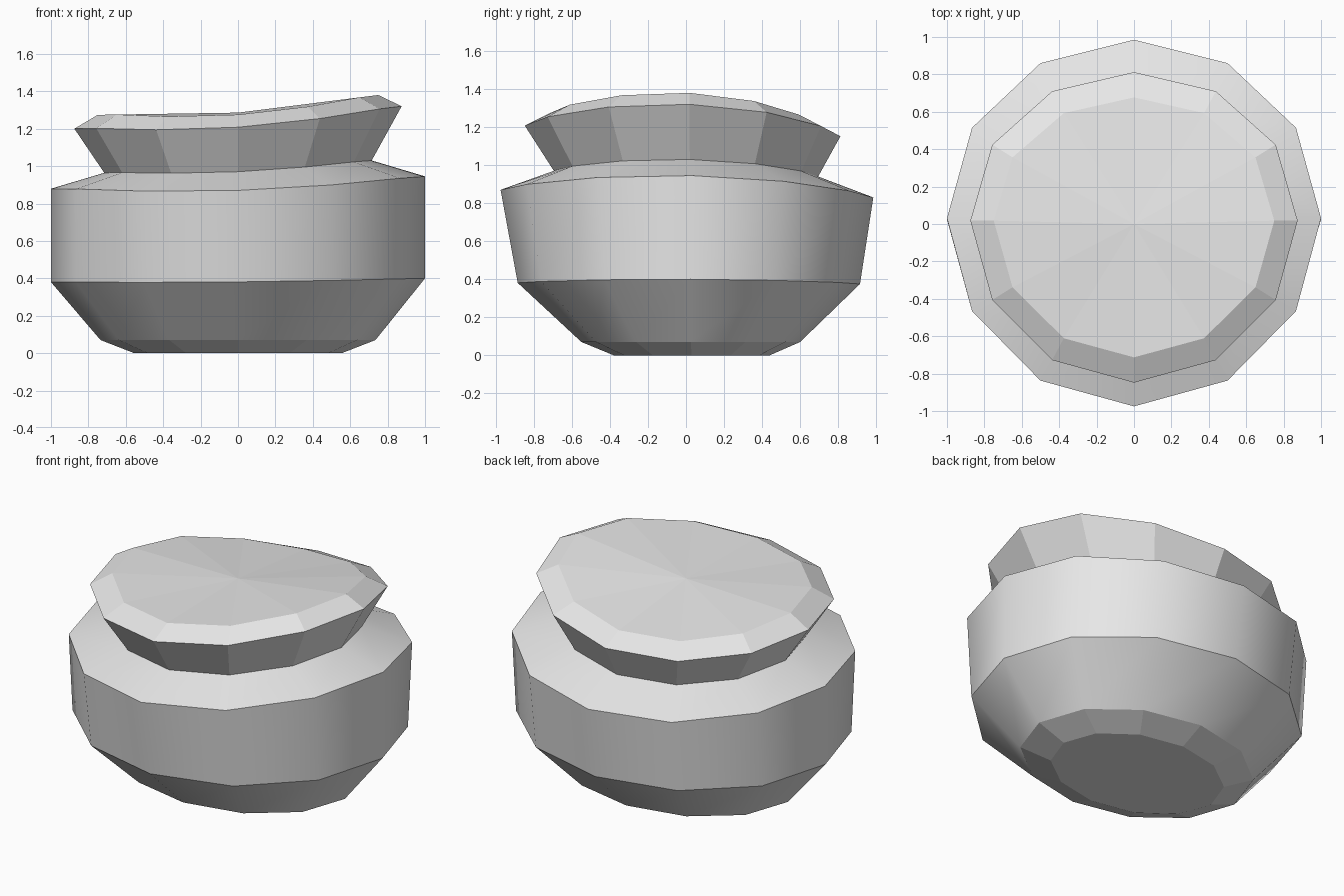
import bpy
import bmesh
from math import sin, cos, pi
from mathutils import Vector

SIDES = 12

cube = bpy.data.objects.get("Cube")
if cube:
    bpy.data.objects.remove(cube)

# One clay-grey colour
clay = bpy.data.materials.new("plain_grey")
clay.use_nodes = True
clay.diffuse_color = (0.8, 0.8, 0.8, 1)
clay.node_tree.nodes["Principled BSDF"].inputs["Base Color"].default_value = (0.8, 0.8, 0.8, 1)


def ring(bm, rx, ry, cy, z, lean_x=0, lean_y=0, saddle=0, skew=0):
    """Closed ring of vertices, leaning and slightly warped like a saddle."""
    verts = []
    for i in range(SIDES):
        a = 2 * pi * i / SIDES
        c, s, c2 = cos(a), sin(a), cos(2 * a)
        verts.append(bm.verts.new((rx * c, cy + ry * s + skew * c2,
                                   z + lean_x * c + lean_y * s + saddle * c2)))
    return verts


def cap(bm, verts, up):
    """Close a ring with a shallow fan."""
    centre = bm.verts.new(sum((v.co for v in verts), Vector()) / SIDES)
    for i in range(SIDES):
        a, b = verts[i], verts[(i + 1) % SIDES]
        bm.faces.new((a, b, centre) if up else (b, a, centre))


def build(name, profile, smooth_bands, bottom=False, top=False):
    """Join successive rings into bands; creases stay sharp between bands."""
    bm = bmesh.new()
    rings = [ring(bm, *p) for p in profile]
    for n, (low, high) in enumerate(zip(rings, rings[1:])):
        for i in range(SIDES):
            j = (i + 1) % SIDES
            face = bm.faces.new((low[i], low[j], high[j], high[i]))
            face.smooth = n in smooth_bands
    for r in rings:
        for i in range(SIDES):
            edge = bm.edges.get((r[i], r[(i + 1) % SIDES]))
            if edge:
                edge.smooth = False
    if bottom:
        cap(bm, rings[0], False)
    if top:
        cap(bm, rings[-1], True)
    mesh = bpy.data.meshes.new(name)
    bm.to_mesh(mesh)
    bm.free()
    mesh.materials.append(clay)
    obj = bpy.data.objects.new(name, mesh)
    bpy.context.collection.objects.link(obj)
    return obj


neck = (0.715, 0.695, 0.01, 0.976, 0.033, -0.015, 0.021, 0.01)

# Pot body: foot, flared lower wall, upper wall and shoulder
build("pot_body", [
    (0.555, 0.41, 0.03, 0.0),
    (0.735, 0.575, 0.025, 0.07),
    (1.0, 0.90, 0.02, 0.384, 0.01, -0.003, 0.006, 0.005),
    (1.0, 0.98, 0.018, 0.881, 0.033, -0.02, 0.031, 0.013),
    neck,
], smooth_bands={1, 2, 3}, bottom=True)

# Lid: flaring neck, bevelled rim and flat top
build("pot_lid", [
    neck,
    (0.875, 0.83, 0.0, 1.22, 0.06, -0.028, 0.04, 0.018),
    (0.75, 0.695, 0.0, 1.286, 0.053, -0.03, 0.041, 0.018),
], smooth_bands=set(), top=True)
